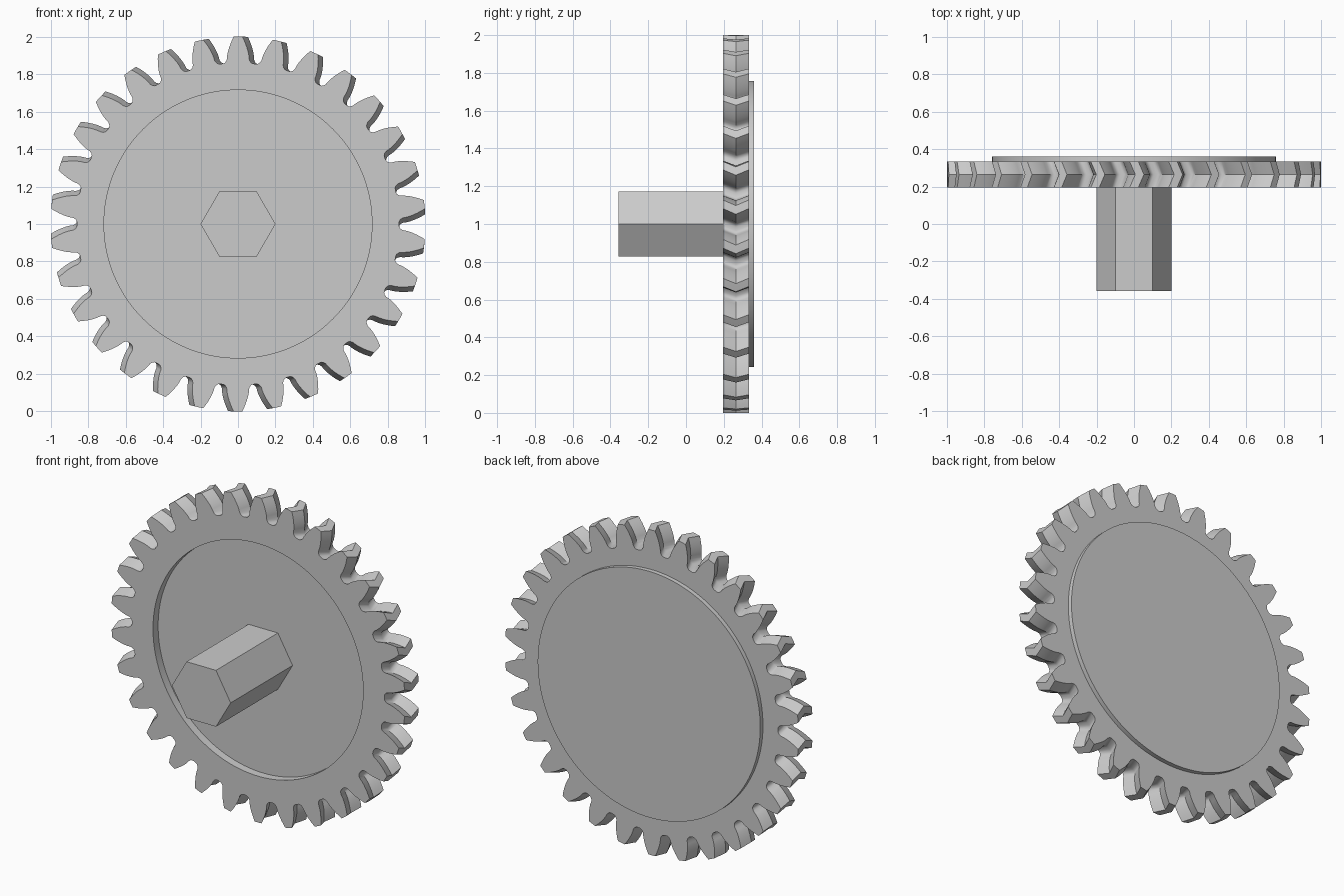
import bpy
import bmesh
from math import sin, cos, tan, acos, pi, radians
from mathutils import Matrix

if "Cube" in bpy.data.objects:
    bpy.data.objects.remove(bpy.data.objects["Cube"], do_unlink=True)

TEETH = 30
TIP = 1.0
MODULE = 2 * TIP / (TEETH + 2)
PITCH = MODULE * TEETH / 2
ROOT = PITCH - 1.25 * MODULE
PRESSURE = radians(20)
BASE = PITCH * cos(PRESSURE)
TWIST = 0.03
FRONT, BACK, FLOOR, BOSS, SHAFT_END = 0.195, 0.333, 0.245, 0.36, -0.357

grey = bpy.data.materials.new("plain grey")
grey.use_nodes = True
colour = (0.6, 0.6, 0.6, 1)
grey.diffuse_color = colour
grey.node_tree.nodes["Principled BSDF"].inputs["Base Color"].default_value = colour


def add_object(name, bm):
    bmesh.ops.recalc_face_normals(bm, faces=bm.faces)
    mesh = bpy.data.meshes.new(name)
    bm.to_mesh(mesh)
    bm.free()
    obj = bpy.data.objects.new(name, mesh)
    mesh.materials.append(grey)
    bpy.context.collection.objects.link(obj)
    return obj


def half_angle(r):
    """Half the tooth's angular width on the involute flank."""
    a = acos(min(1, BASE / r))
    return pi / (2 * TEETH) + tan(PRESSURE) - PRESSURE - (tan(a) - a)


# Tooth outline: root fillet, involute flank, tip, then the mirrored side
flank = [(ROOT, 0.093), (ROOT + 0.003, 0.083), (ROOT + 0.010, 0.074)]
steps = 6
for i in range(steps + 1):
    r = BASE + (TIP - BASE) * i / steps
    flank.append((r, half_angle(r)))
tooth = [(r, -a) for r, a in flank] + [(TIP, 0)] + [(r, a) for r, a in reversed(flank)]
outline = [(r, a + t * 2 * pi / TEETH) for t in range(TEETH) for r, a in tooth]


def ring(bm, y, radius=None, twist=0):
    verts = []
    for r, a in outline:
        rad = radius or r
        verts.append(bm.verts.new((rad * sin(a + twist), y, 1 + rad * cos(a + twist))))
    return verts


# Gear wheel: recessed front, herringbone teeth, raised back disc
bm = bmesh.new()
rings = [
    ring(bm, FLOOR, 0.715),
    ring(bm, FRONT, 0.715),
    ring(bm, FRONT),
    ring(bm, (FRONT + BACK) / 2, twist=TWIST),
    ring(bm, BACK),
    ring(bm, BACK, 0.757),
    ring(bm, BOSS, 0.757),
]
n = len(outline)
for lower, upper in zip(rings, rings[1:]):
    for i in range(n):
        j = (i + 1) % n
        bm.faces.new((lower[i], lower[j], upper[j], upper[i]))
bm.faces.new(rings[0])
bm.faces.new(rings[-1])
wheel = add_object("gear_wheel", bm)
bpy.ops.object.select_all(action="DESELECT")
wheel.select_set(True)
bpy.context.view_layer.objects.active = wheel
bpy.ops.object.shade_smooth_by_angle(angle=radians(30))

# Hexagonal shaft rising from the recess floor
bm = bmesh.new()
place = Matrix.Translation((0, (SHAFT_END + FLOOR) / 2, 1)) @ Matrix.Rotation(pi / 2, 4, "X") @ Matrix.Rotation(pi / 2, 4, "Z")
bmesh.ops.create_cone(bm, cap_ends=True, segments=6, radius1=0.2, radius2=0.2,
                      depth=FLOOR - SHAFT_END, matrix=place)
add_object("hex_shaft", bm)
